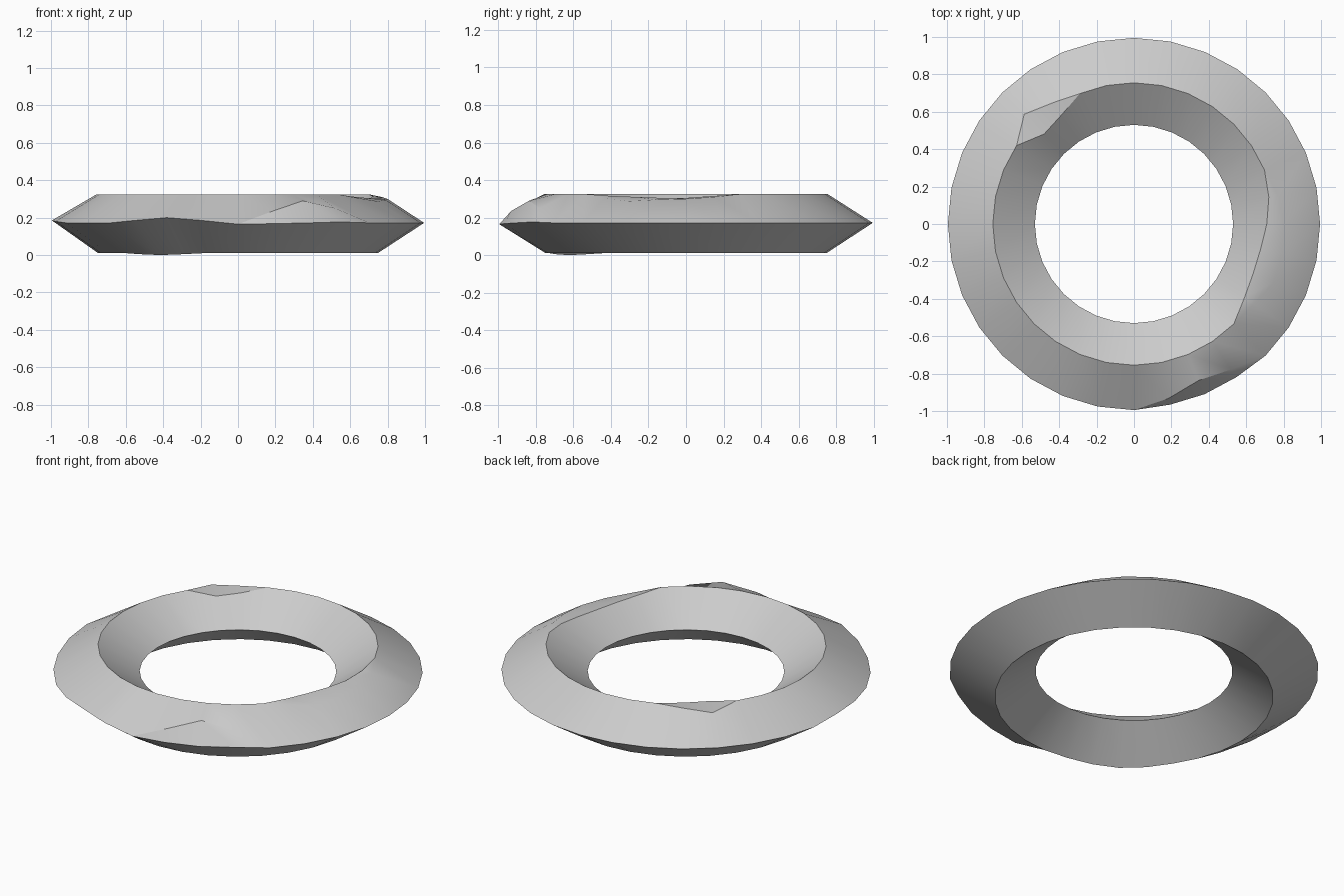
import bpy, bmesh, math

if "Cube" in bpy.data.objects:
    bpy.data.objects.remove(bpy.data.objects["Cube"])

SEG = 32
# Local variations by degrees: (radius, height)
ridge_in = {-33.75: (.71, .315), -22.5: (.69, .31), -11.25: (.69, .305), 0: (.71, .305),
            11.25: (.735, .315), 123.75: (.70, .31), 135: (.68, .305)}
ridge_out = {-33.75: (.77, .305), -22.5: (.81, .287), -11.25: (.805, .295), 0: (.80, .30),
             11.25: (.785, .31), 123.75: (.78, .315), 135: (.83, .305)}
shoulder = {-78.75: (.95, .235), -67.5: (.905, .29), -56.25: (.935, .25)}
rim_z = {-135: .17, -123.75: .185, -112.5: .2, -101.25: .185, -90: .165,
         -78.75: .168, -67.5: .172, -56.25: .177, 180: .185, -168.75: .18}
base_z = {-123.75: 0.0, -112.5: .005, -135: .005}


def section(a):
    """Diamond cross-section, with spare points collapsed where unused."""
    rim = (.985 if a in shoulder else .995, rim_z.get(a, .172))
    ridge = (.755, .325)
    return [(.53, .17), ridge_in.get(a, ridge), ridge_out.get(a, ridge),
            shoulder.get(a, rim), rim, (.75, base_z.get(a, .012))]


# Ring swept around the centre
bm = bmesh.new()
rings = []
for i in range(SEG):
    a = -168.75 + i * 360 / SEG
    t = math.radians(a)
    rings.append([bm.verts.new((r * math.cos(t), r * math.sin(t), z)) for r, z in section(a)])
for i in range(SEG):
    p, q = rings[i], rings[(i + 1) % SEG]
    for j in range(6):
        k = (j + 1) % 6
        bm.faces.new((p[j], p[k], q[k], q[j]))
bmesh.ops.remove_doubles(bm, verts=bm.verts[:], dist=.0005)
bmesh.ops.recalc_face_normals(bm, faces=bm.faces[:])

mesh = bpy.data.meshes.new("ring")
bm.to_mesh(mesh)
bm.free()
ring = bpy.data.objects.new("ring", mesh)
bpy.context.collection.objects.link(ring)

# Plain grey
mat = bpy.data.materials.new("light grey")
mat.diffuse_color = (.6, .6, .6, 1)
mat.use_nodes = True
mat.node_tree.nodes["Principled BSDF"].inputs["Base Color"].default_value = mat.diffuse_color
mesh.materials.append(mat)

# Smooth along the ring, sharp at the ridges
bpy.context.view_layer.objects.active = ring
ring.select_set(True)
bpy.ops.object.shade_smooth_by_angle(angle=math.radians(30))
